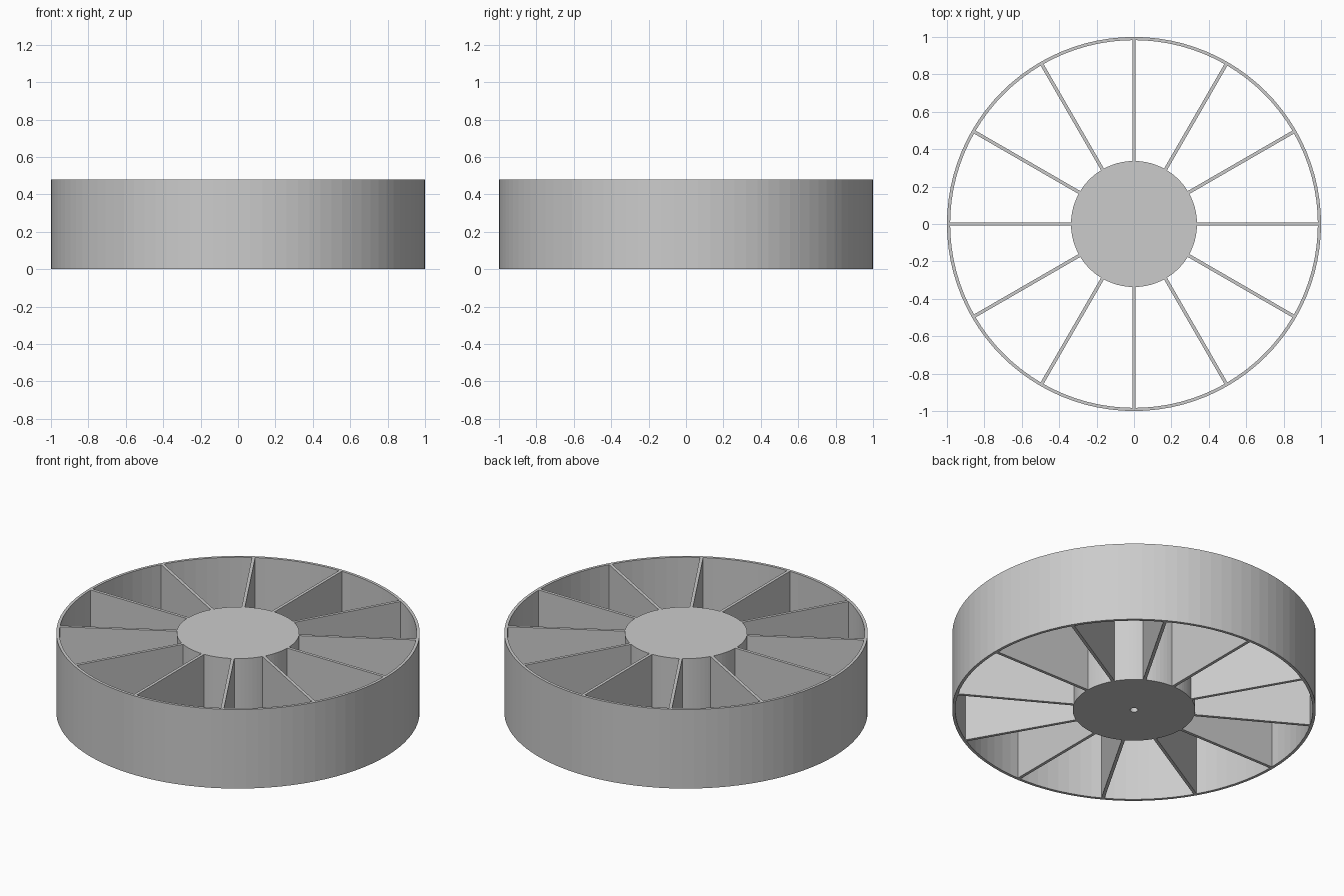
import bpy
import bmesh
from math import pi, tau
from mathutils import Matrix, Vector

cube = bpy.data.objects.get("Cube")
if cube:
    bpy.data.objects.remove(cube, do_unlink=True)

HEIGHT = 0.48
RIM_OUTER, RIM_INNER = 1.0, 0.983
HUB_RADIUS = 0.337
BORE_RADIUS, BORE_DEPTH = 0.022, 0.35
SPOKES, SPOKE_WIDTH = 12, 0.018
SEGMENTS = 96

grey = bpy.data.materials.new("grey plastic")
grey.use_nodes = True
grey.diffuse_color = (0.6, 0.6, 0.6, 1)
grey.node_tree.nodes["Principled BSDF"].inputs["Base Color"].default_value = (0.6, 0.6, 0.6, 1)


def add_object(name, bm):
    bmesh.ops.recalc_face_normals(bm, faces=bm.faces)
    mesh = bpy.data.meshes.new(name)
    bm.to_mesh(mesh)
    bm.free()
    mesh.materials.append(grey)
    obj = bpy.data.objects.new(name, mesh)
    bpy.context.collection.objects.link(obj)
    return obj


def revolve(name, profile, closed=False):
    """Turn a (radius, height) profile around the z axis."""
    bm = bmesh.new()
    verts = [bm.verts.new((r, 0, z)) for r, z in profile]
    edges = [bm.edges.new(pair) for pair in zip(verts, verts[1:])]
    if closed:
        edges.append(bm.edges.new((verts[-1], verts[0])))
    bmesh.ops.spin(bm, geom=verts + edges, cent=(0, 0, 0), axis=(0, 0, 1),
                   angle=tau, steps=SEGMENTS, use_merge=True)
    bmesh.ops.remove_doubles(bm, verts=bm.verts, dist=1e-5)
    return add_object(name, bm)


# Thin outer rim
revolve("outer_rim", [(RIM_OUTER, 0), (RIM_OUTER, HEIGHT),
                      (RIM_INNER, HEIGHT), (RIM_INNER, 0)], closed=True)

# Solid hub with a blind shaft bore from below
revolve("hub", [(0, HEIGHT), (HUB_RADIUS, HEIGHT), (HUB_RADIUS, 0),
                (BORE_RADIUS, 0), (BORE_RADIUS, BORE_DEPTH), (0, BORE_DEPTH)])

# Full-height flat spokes, ends sunk slightly into hub and rim
start, end = HUB_RADIUS - 0.003, RIM_INNER + 0.003
for i in range(SPOKES):
    bm = bmesh.new()
    place = (Matrix.Rotation(i * tau / SPOKES, 4, "Z")
             @ Matrix.Translation(((start + end) / 2, 0, HEIGHT / 2))
             @ Matrix.Diagonal(Vector((end - start, SPOKE_WIDTH, HEIGHT, 1))))
    bmesh.ops.create_cube(bm, size=1, matrix=place)
    add_object(f"spoke_{i + 1}", bm)
